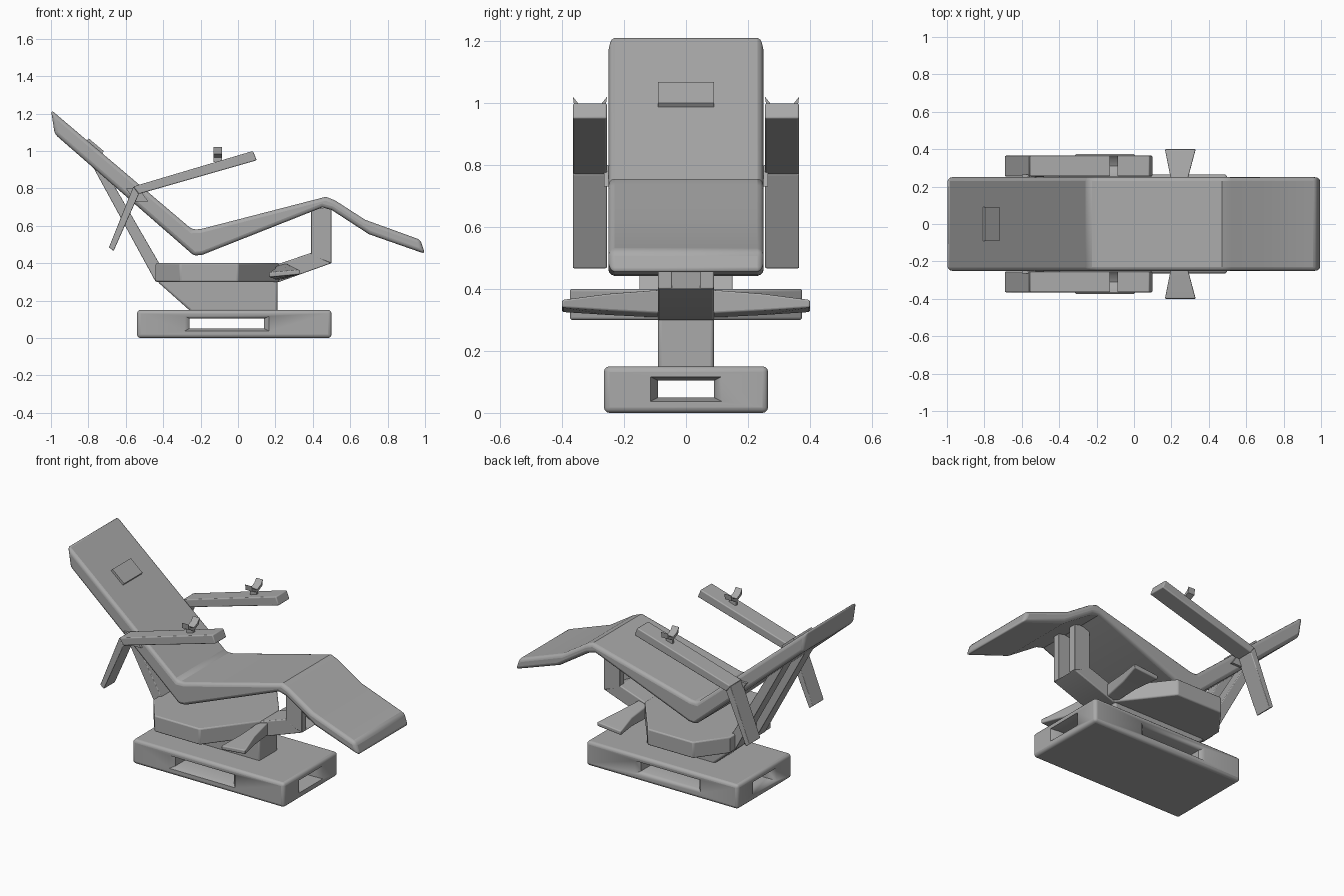
import bpy, bmesh, math
from mathutils import Vector

cube = bpy.data.objects.get("Cube")
if cube:
    bpy.data.objects.remove(cube, do_unlink=True)

grey = bpy.data.materials.new("plain grey")
grey.use_nodes = True
GREY = (0.4, 0.4, 0.4, 1)
grey.diffuse_color = GREY
grey.node_tree.nodes["Principled BSDF"].inputs["Base Color"].default_value = GREY


def loft(name, sections, bevel=0.0, segments=3):
    """Skin a closed solid through matching rings of points."""
    bm = bmesh.new()
    rings = [[bm.verts.new(p) for p in ring] for ring in sections]
    n = len(rings[0])
    for a, b in zip(rings, rings[1:]):
        for i in range(n):
            j = (i + 1) % n
            bm.faces.new((a[i], a[j], b[j], b[i]))
    bm.faces.new(rings[0])
    bm.faces.new(rings[-1][::-1])
    bmesh.ops.recalc_face_normals(bm, faces=bm.faces)
    mesh = bpy.data.meshes.new(name)
    bm.to_mesh(mesh)
    bm.free()
    obj = bpy.data.objects.new(name, mesh)
    bpy.context.collection.objects.link(obj)
    mesh.materials.append(grey)
    if bevel:
        mod = obj.modifiers.new("soft edges", "BEVEL")
        mod.width, mod.segments = bevel, segments
        mod.limit_method, mod.angle_limit = "ANGLE", math.radians(40)
    bpy.context.view_layer.objects.active = obj
    for o in bpy.context.selected_objects:
        o.select_set(False)
    obj.select_set(True)
    bpy.ops.object.shade_smooth_by_angle(angle=math.radians(35))
    return obj


def side_prism(name, profile, y0, y1, bevel=0.0):
    """Extrude an x-z profile across the width."""
    return loft(name, [[(x, y, z) for x, z in profile] for y in (y0, y1)], bevel)


def plan_prism(name, outline, z0, z1, bevel=0.0):
    """Extrude an x-y outline upwards."""
    return loft(name, [[(x, y, z) for x, y in outline] for z in (z0, z1)], bevel)


def rect(cx, cz, hx, hz):
    return [(cx - hx, cz - hz), (cx + hx, cz - hz), (cx + hx, cz + hz), (cx - hx, cz + hz)]


# Floor base with flared slots running through both ways
base = plan_prism("floor_base", rect(-0.02, 0, 0.52, 0.265), 0, 0.15, 0.018)


def cut_slot(name, half_length, centre, half_width, along_x):
    rings = []
    for t, grow in ((-1.02, 0.03), (-0.9, 0), (0.9, 0), (1.02, 0.03)):
        pts = rect(centre, 0.077, half_width + grow, 0.027 + grow * 0.5)
        d = t * half_length
        rings.append([(d - 0.02, w, z) if along_x else (w, d, z) for w, z in pts])
    cutter = loft(name, rings)
    cutter.hide_render = True
    cutter.hide_viewport = True
    mod = base.modifiers.new(name, "BOOLEAN")
    mod.object, mod.operation, mod.solver = cutter, "DIFFERENCE", "EXACT"


cut_slot("side_slot_cutter", 0.265, -0.06, 0.2, False)
cut_slot("end_slot_cutter", 0.52, 0, 0.09, True)

# Column and the angled tray above it
side_prism("column", [(-0.25, 0.14), (0.21, 0.14), (0.21, 0.32), (-0.42, 0.32), (-0.43, 0.30)],
           -0.09, 0.09, 0.012)
half = [(-0.44, 0.2), (-0.31, 0.375), (0.0, 0.375), (0.22, 0.09)]
plan_prism("tray", half + [(x, -y) for x, y in reversed(half)], 0.30, 0.40, 0.008)

# Forward arm, with a forked upright carrying the seat
side_prism("seat_arm", [(0.1, 0.30), (0.22, 0.30), (0.5, 0.40), (0.39, 0.455), (0.2, 0.39), (0.1, 0.39)],
           -0.09, 0.09, 0.006)
for side, s in (("left", 1), ("right", -1)):
    side_prism(side + "_seat_upright", [(0.39, 0.44), (0.5, 0.40), (0.5, 0.70), (0.39, 0.69)],
               s * 0.045, s * 0.09, 0.004)

# One-piece cushion: backrest, seat and leg rest
side_prism("cushion", [(-1.0, 1.22), (-0.245, 0.58), (-0.2, 0.582), (0.47, 0.755), (0.52, 0.735),
                       (0.68, 0.632), (0.975, 0.525), (1.0, 0.45), (0.7, 0.555), (0.5, 0.685),
                       (0.45, 0.698), (-0.19, 0.445), (-0.235, 0.44), (-0.98, 1.09)],
           -0.25, 0.25, 0.02)

# Raised pad on the backrest
down = Vector((0.755, -0.64)).normalized()
out = Vector((-down.y, down.x))
mid = Vector((-0.765, 1.021))
pad = [mid + down * a + out * b for a, b in ((-0.055, -0.02), (0.055, -0.02), (0.05, 0.014), (-0.055, 0.014))]
side_prism("head_pad", [tuple(p) for p in pad], -0.09, 0.09)

for side, s in (("left", 1), ("right", -1)):
    # Back strut
    side_prism(side + "_back_strut", [(-0.44, 0.30), (-0.41, 0.38), (-0.74, 0.95), (-0.80, 0.96)],
               s * 0.06, s * 0.15, 0.004)

    # Foot pedal, widening and thinning towards the tip
    rings = []
    for y, x0, x1, low, high in ((0.06, 0.2, 0.26, 0.305, 0.40), (0.25, 0.195, 0.29, 0.315, 0.385),
                                 (0.40, 0.165, 0.33, 0.325, 0.365)):
        rings.append([(x0, s * y, low), (x1, s * y, low + 0.015), (x1, s * y, high), (x0, s * y, high - 0.015)])
    loft(side + "_foot_pedal", rings, 0.006)

    # Armrest with its rear leg, and the pivot on the backrest
    side_prism(side + "_armrest", [(-0.56, 0.81), (0.08, 1.0), (0.10, 0.95), (-0.53, 0.77)],
               s * 0.255, s * 0.365, 0.006)
    side_prism(side + "_armrest_leg", [(-0.56, 0.81), (-0.53, 0.77), (-0.665, 0.465), (-0.69, 0.485)],
               s * 0.255, s * 0.365, 0.004)
    side_prism(side + "_armrest_pivot", [(-0.6, 0.8), (-0.53, 0.8), (-0.48, 0.73), (-0.55, 0.73)],
               s * 0.23, s * 0.265)

    # Forked wrist cradle on the armrest
    cradle = [(0.255, 1.02), (0.275, 0.995), (0.31, 0.98), (0.345, 0.995), (0.365, 1.02),
              (0.36, 0.985), (0.318, 0.965), (0.318, 0.94), (0.302, 0.94), (0.302, 0.965), (0.26, 0.985)]
    loft(side + "_wrist_cradle", [[(x, s * y, z) for y, z in cradle] for x in (-0.13, -0.085)])
